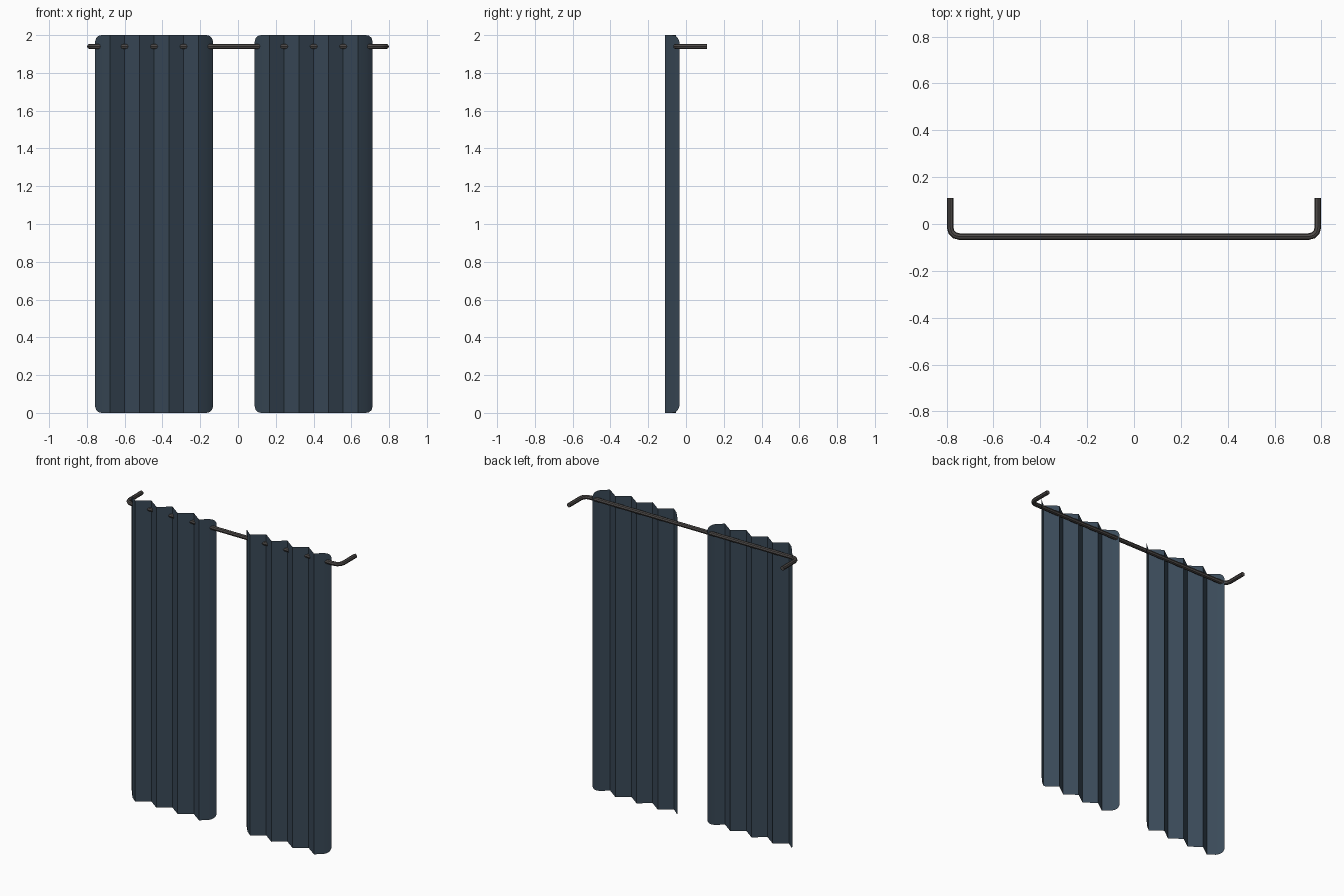
import bpy, bmesh, math

if "Cube" in bpy.data.objects:
    bpy.data.objects.remove(bpy.data.objects["Cube"])


def material(name, rgb):
    m = bpy.data.materials.new(name)
    m.diffuse_color = (*rgb, 1)
    m.use_nodes = True
    m.node_tree.nodes["Principled BSDF"].inputs["Base Color"].default_value = m.diffuse_color
    return m


slate = material("slate_blue_fabric", (0.042, 0.068, 0.098))
iron = material("dark_iron", (0.075, 0.068, 0.065))

WIDTH, HEIGHT, PLEATS = 0.625, 2.0, 4
FRONT, BACK = -0.110, -0.053

# Curled hem at each side: distance from side, depth, corner inset in height
HEM = [(0, -0.035, 0.035), (0.006, -0.043, 0.015),
       (0.018, -0.056, 0.004), (0.035, -0.075, 0)]


def pleat_profile():
    """Zigzag pleats between two curled, rounded hems."""
    step = WIDTH / (2 * PLEATS)
    middle = [(i * step, FRONT if i % 2 else BACK, 0) for i in range(1, 2 * PLEATS)]
    right = [(WIDTH - x, y, inset) for x, y, inset in reversed(HEM)]
    return HEM + middle + right


def curtain(name, center_x):
    bm = bmesh.new()
    columns = []
    for x, y, inset in pleat_profile():
        px = center_x - WIDTH / 2 + x
        columns.append((bm.verts.new((px, y, inset)),
                        bm.verts.new((px, y, HEIGHT - inset))))
    for (a, b), (c, d) in zip(columns, columns[1:]):
        bm.faces.new((a, c, d, b))
    me = bpy.data.meshes.new(name)
    bm.to_mesh(me)
    bm.free()
    me.materials.append(slate)
    ob = bpy.data.objects.new(name, me)
    bpy.context.collection.objects.link(ob)
    smooth(ob)


def smooth(ob):
    bpy.ops.object.select_all(action='DESELECT')
    ob.select_set(True)
    bpy.context.view_layer.objects.active = ob
    bpy.ops.object.shade_smooth_by_angle(angle=math.radians(30))


# Pleated fabric panels
curtain("left_curtain", -0.4445)
curtain("right_curtain", 0.4005)

# Wall-return rod with rounded corners, swept as an octagonal tube
R, ROD_X, ROD_Y, ROD_Z, BEND = 0.014, 0.785, -0.054, 1.94, 0.04
half = [(ROD_X, 0.11)]
for i in range(4):
    a = math.radians(30 * i)
    half.append((ROD_X - BEND + BEND * math.cos(a), ROD_Y + BEND - BEND * math.sin(a)))
path = half + [(-x, y) for x, y in reversed(half)]

cu = bpy.data.curves.new("curtain_rod", 'CURVE')
cu.dimensions = '3D'
cu.bevel_depth = R
cu.bevel_resolution = 2
cu.use_fill_caps = True
sp = cu.splines.new('POLY')
sp.points.add(len(path) - 1)
for p, (x, y) in zip(sp.points, path):
    p.co = (x, y, ROD_Z, 1)
cu.materials.append(iron)
rod = bpy.data.objects.new("curtain_rod", cu)
bpy.context.collection.objects.link(rod)
bpy.ops.object.select_all(action='DESELECT')
rod.select_set(True)
bpy.context.view_layer.objects.active = rod
bpy.ops.object.convert(target='MESH')
smooth(bpy.context.view_layer.objects.active)
